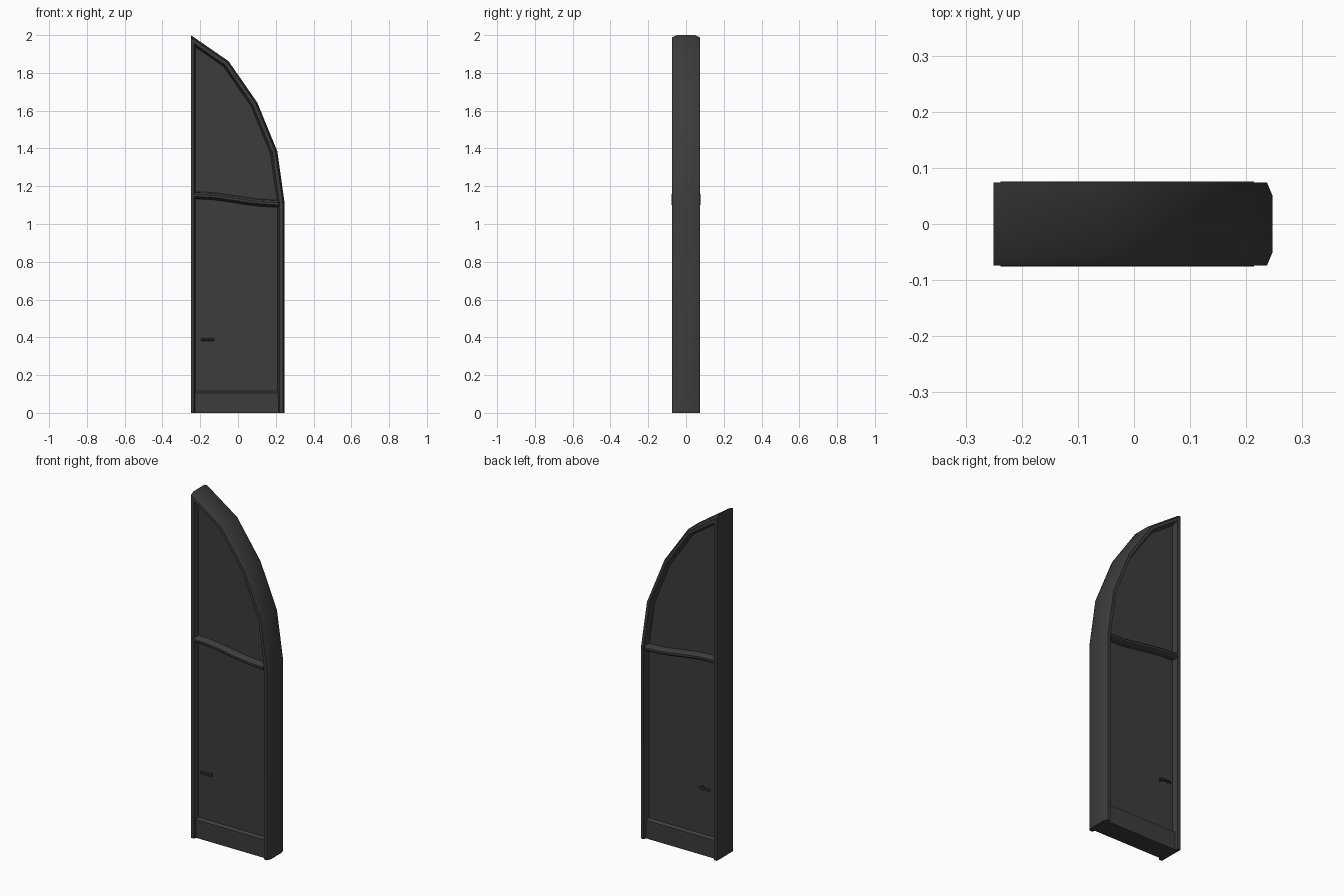
import bpy, bmesh, math
from mathutils import Vector

if "Cube" in bpy.data.objects:
    bpy.data.objects.remove(bpy.data.objects["Cube"])

mat = bpy.data.materials.new("charcoal")
mat.diffuse_color = (0.045, 0.045, 0.045, 1)
mat.use_nodes = True
mat.node_tree.nodes["Principled BSDF"].inputs["Base Color"].default_value = mat.diffuse_color


def finish(bm, name, angle=30):
    bmesh.ops.recalc_face_normals(bm, faces=bm.faces[:])
    me = bpy.data.meshes.new(name)
    bm.to_mesh(me)
    bm.free()
    me.materials.append(mat)
    ob = bpy.data.objects.new(name, me)
    bpy.context.collection.objects.link(ob)
    bpy.ops.object.select_all(action='DESELECT')
    ob.select_set(True)
    bpy.context.view_layer.objects.active = ob
    bpy.ops.object.shade_smooth_by_angle(angle=math.radians(angle))
    return ob


def skin(bm, rings, closed=True):
    """Bridge rows of vertices with quads."""
    for a, b in zip(rings, rings[1:]):
        n = len(a)
        for i in range(n if closed else n - 1):
            j = (i + 1) % n
            bm.faces.new((a[i], a[j], b[j], b[i]))


# Door outline from bottom right, over the arch, to bottom left
OUTLINE = [(0.247, 0), (0.247, 1.11), (0.208, 1.385), (0.102, 1.643),
           (-0.05, 1.862), (-0.25, 2.0), (-0.25, 0)]


def inset(arch, left):
    """Outline moved inward; the straight left edge has its own distance."""
    pts = [Vector(p) for p in OUTLINE]
    lines = []
    for k, (p, q) in enumerate(zip(pts, pts[1:])):
        d = (q - p).normalized()
        dist = left if k == len(pts) - 2 else arch
        lines.append((p + Vector((-d.y, d.x)) * dist, d))
    out = [(pts[0].x - arch, 0)]
    for (p, d), (q, e) in zip(lines, lines[1:]):
        t = (q - p).cross(e) / d.cross(e)
        out.append(tuple(p + d * t))
    return out + [(pts[-1].x + left, 0)]


# Door leaf: bevelled frame and recessed panel, both sides
half = [(0.038, 0.026, 0.042), (0.027, 0.018, 0.074),
        (0.010, 0.0, 0.074), (0.0, 0.0, 0.05)]
stations = [(a, l, -y) for a, l, y in half] + half[::-1]
bm = bmesh.new()
rows = [[bm.verts.new((x, y, z)) for x, z in inset(a, l)] for a, l, y in stations]
skin(bm, rows, closed=False)
bm.faces.new(rows[0])
bm.faces.new(rows[-1])
bm.faces.new([r[0] for r in rows] + [r[-1] for r in rows[::-1]])
finish(bm, "door_leaf")

# Bottom rail with sloped top edge
bm = bmesh.new()
section = [(-0.058, 0.0), (-0.058, 0.105), (-0.042, 0.115),
           (0.042, 0.115), (0.058, 0.105), (0.058, 0.0)]
rows = [[bm.verts.new((x, y, z)) for y, z in section] for x in (-0.228, 0.215)]
skin(bm, rows)
for r in rows:
    bm.faces.new(r)
finish(bm, "bottom_rail")

# Wavy middle rail
bm = bmesh.new()
quarter = [(0.042, 0.019), (0.066, 0.015), (0.0755, 0.006)]
side = quarter + [(y, -z) for y, z in quarter[::-1]]
section = side + [(-y, -z) for y, z in side]
path = [(-0.238, 1.152), (-0.14, 1.148), (-0.05, 1.136), (0.04, 1.122),
        (0.12, 1.112), (0.214, 1.107)]
rows = [[bm.verts.new((x, y, zc + z)) for y, z in section] for x, zc in path]
skin(bm, rows)
bm.faces.new(rows[0])
bm.faces.new(rows[-1])
finish(bm, "middle_rail", 40)

# Lever handles with stems, one on each side
for s, label in ((-1, "front"), (1, "back")):
    bm = bmesh.new()
    lever = [(-0.198, 0.004), (-0.185, 0.008), (-0.160, 0.006),
             (-0.140, 0.009), (-0.124, 0.004)]
    rows = [[bm.verts.new((x, s * 0.060 + r * math.cos(i * math.pi / 4),
                           0.388 + r * math.sin(i * math.pi / 4))) for i in range(8)]
            for x, r in lever]
    skin(bm, rows)
    bm.faces.new(rows[0])
    bm.faces.new(rows[-1])
    stem = [[bm.verts.new((-0.14 + 0.007 * math.cos(i * math.pi / 4), s * y,
                           0.388 + 0.007 * math.sin(i * math.pi / 4))) for i in range(8)]
            for y in (0.04, 0.06)]
    skin(bm, stem)
    bm.faces.new(stem[0])
    bm.faces.new(stem[1])
    finish(bm, label + "_handle", 40)
